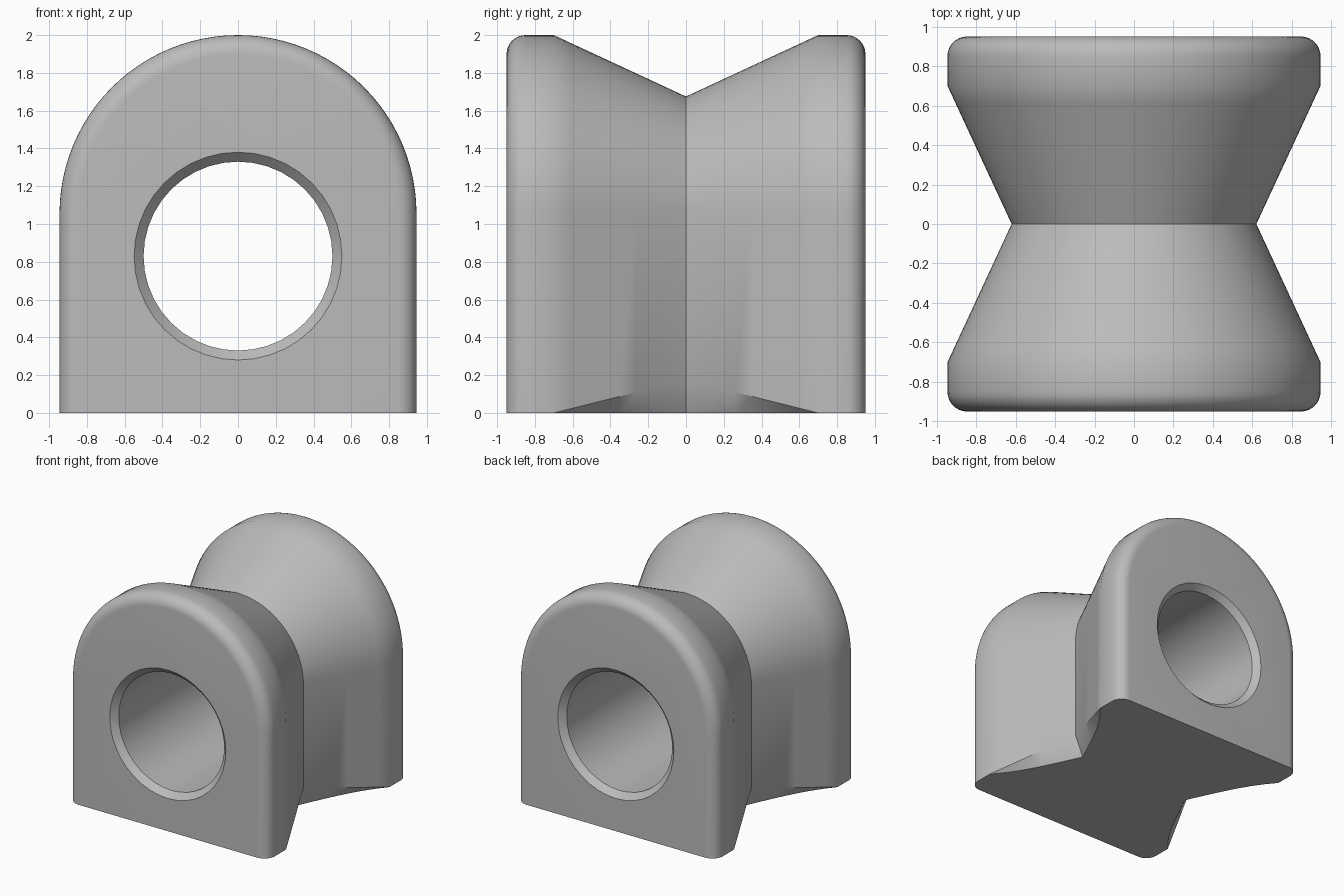
import bpy, bmesh
from math import sin, cos, pi

cube = bpy.data.objects.get("Cube")
if cube:
    bpy.data.objects.remove(cube, do_unlink=True)

HALF, SPRING, DEPTH = 0.945, 1.055, 0.95   # half width, arch centre height, half depth
RIM, GROOVE, ROUND = 0.7, 0.325, 0.1       # rim start, groove depth, edge radius
BORE_Z, BORE_R = 0.83, 0.5

grey = bpy.data.materials.new("plain grey")
grey.use_nodes = True
color = (0.5, 0.5, 0.5, 1)
grey.diffuse_color = color
grey.node_tree.nodes["Principled BSDF"].inputs["Base Color"].default_value = color


def make_object(name, bm):
    bmesh.ops.remove_doubles(bm, verts=bm.verts, dist=0.0005)
    bmesh.ops.recalc_face_normals(bm, faces=bm.faces)
    mesh = bpy.data.meshes.new(name)
    bm.to_mesh(mesh)
    bm.free()
    mesh.materials.append(grey)
    obj = bpy.data.objects.new(name, mesh)
    bpy.context.collection.objects.link(obj)
    return obj


def loft(name, rings):
    """Join equal rings of points along y and close both ends."""
    bm = bmesh.new()
    loops = [[bm.verts.new(p) for p in ring] for ring in rings]
    count = len(loops[0])
    for a, b in zip(loops, loops[1:]):
        for i in range(count):
            j = (i + 1) % count
            bm.faces.new((a[i], a[j], b[j], b[i]))
    bm.faces.new(loops[0])
    bm.faces.new(loops[-1])
    return make_object(name, bm)


def arch(y, inset, undercut=0, lift=0, steps=48):
    """Arch outline whose lower corners are lifted and tucked in."""
    r = HALF - inset
    curve = [(r * cos(pi * i / steps), y, SPRING + r * sin(pi * i / steps))
             for i in range(steps + 1)]
    foot = r - undercut
    return [(foot, y, 0), (r, y, lift)] + curve + [(-r, y, lift), (-foot, y, 0)]


def circle(y, r, steps=40):
    return [(r * cos(2 * pi * i / steps), y, BORE_Z + r * sin(2 * pi * i / steps))
            for i in range(steps)]


# Half of the body outline, from the waist to the rounded end: y, inset, undercut, lift
half = []
for i in range(9):
    t = i / 8
    half.append((RIM * t, GROOVE * (1 - t), 0.075 * (1 - t ** 4), 0.175 * (1 - t)))
for i in range(9):
    a = pi / 2 * i / 8
    half.append((DEPTH - ROUND + ROUND * sin(a), ROUND * (1 - cos(a)), 0, 0))
stations = [(-y, *rest) for y, *rest in reversed(half[1:])] + half
body = loft("grooved_bushing", [arch(*s) for s in stations])

# Bore with a chamfer at each mouth
mouth = [(-1.05, 0.65), (-0.9, BORE_R), (0.9, BORE_R), (1.05, 0.65)]
cutter = loft("bore_cutter", [circle(y, r) for y, r in mouth])
cutter.hide_render = True
cut = body.modifiers.new("bore", 'BOOLEAN')
cut.operation = 'DIFFERENCE'
cut.solver = 'EXACT'
cut.object = cutter

bpy.ops.object.select_all(action='DESELECT')
bpy.context.view_layer.objects.active = body
body.select_set(True)
bpy.ops.object.modifier_apply(modifier=cut.name)
bpy.data.objects.remove(cutter, do_unlink=True)
bpy.ops.object.shade_smooth_by_angle(angle=pi / 6)
